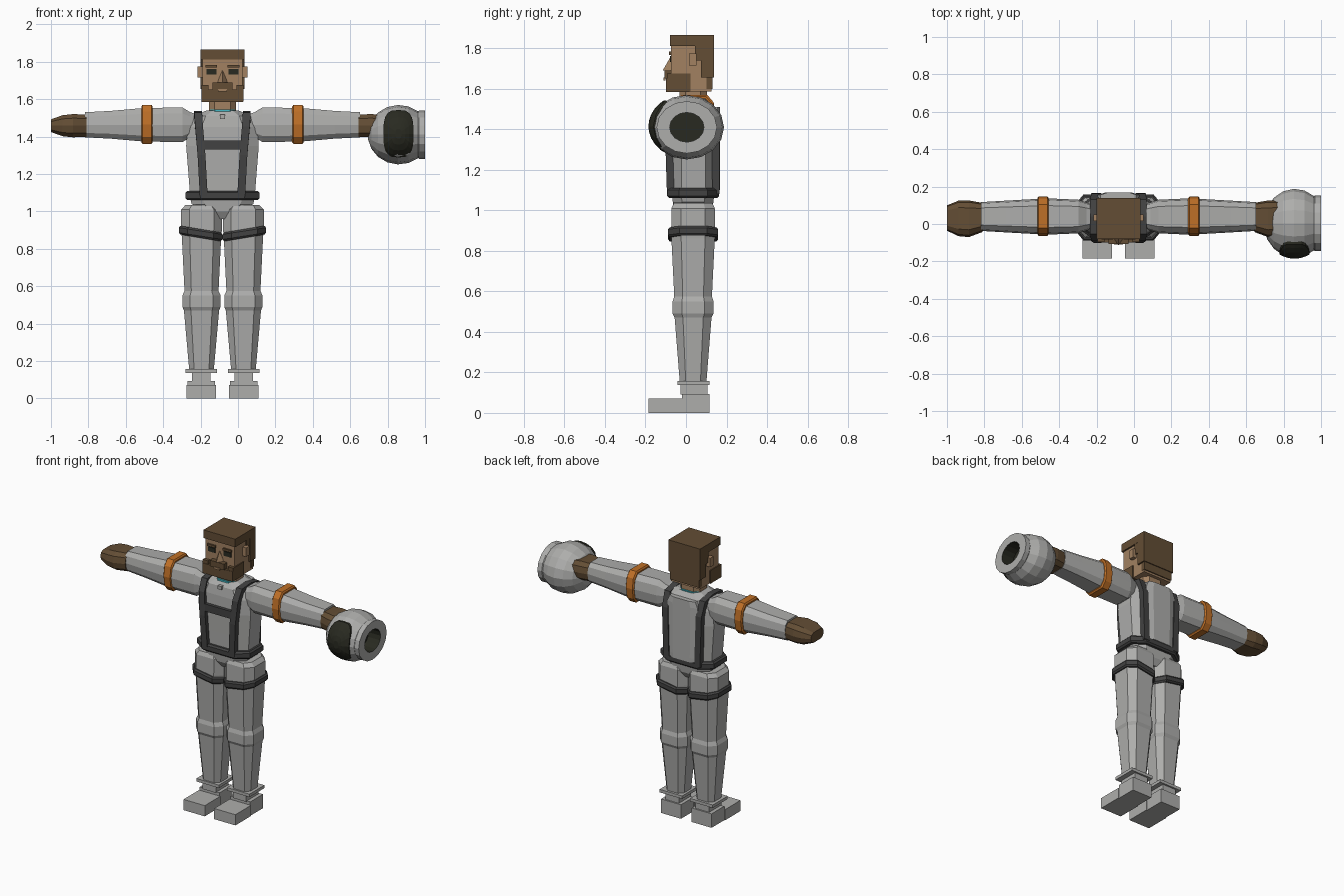
import bpy, bmesh, math
from mathutils import Vector

if "Cube" in bpy.data.objects:
    bpy.data.objects.remove(bpy.data.objects["Cube"])

CX, CY = -0.083, 0.035      # centre of the body


def material(name, rgb):
    m = bpy.data.materials.new(name)
    m.use_nodes = True
    m.diffuse_color = (*rgb, 1)
    m.node_tree.nodes["Principled BSDF"].inputs["Base Color"].default_value = (*rgb, 1)
    return m


SUIT = material("suit_grey", (0.42, 0.42, 0.41))
STRAP = material("strap_charcoal", (0.055, 0.055, 0.055))
BROWN = material("hair_brown", (0.125, 0.075, 0.035))
SKIN = material("skin_tan", (0.36, 0.22, 0.12))
ORANGE = material("band_orange", (0.52, 0.16, 0.02))
BLACK = material("visor_black", (0.022, 0.023, 0.015))
CYAN = material("collar_cyan", (0.06, 0.5, 0.58))

OCT = [(1, 0.55), (0.6, 1)]                    # chamfered box
ARM = [(1, 0), (0.9, 0.65), (0.6, 1)]          # ridge along front and back
SQUARE = [(1, 1)]


def finish(name, bm, mat):
    bmesh.ops.recalc_face_normals(bm, faces=bm.faces)
    mesh = bpy.data.meshes.new(name)
    bm.to_mesh(mesh)
    bm.free()
    mesh.materials.append(mat)
    ob = bpy.data.objects.new(name, mesh)
    bpy.context.collection.objects.link(ob)
    return ob


def bridge(bm, rings, cap=True):
    n = len(rings[0])
    for a, b in zip(rings, rings[1:]):
        for i in range(n):
            bm.faces.new((a[i], a[(i + 1) % n], b[(i + 1) % n], b[i]))
    if cap:
        bm.faces.new(rings[0])
        bm.faces.new(rings[-1])


def loft(name, sections, mat, shape=OCT, axis="Z", tilt=0):
    """sections: (position, centre u, centre v, half u, half v)."""
    pts = {(a * u, b * v) for u, v in shape for a in (1, -1) for b in (1, -1)}
    pts = sorted(pts, key=lambda p: math.atan2(p[1], p[0]))
    bm = bmesh.new()
    rings = []
    for t, cu, cv, hu, hv in sections:
        ring = []
        for u, v in pts:
            a, b = cu + u * hu, cv + v * hv
            co = (a, b, t + tilt * u) if axis == "Z" else (t, a, b)
            ring.append(bm.verts.new(co))
        rings.append(ring)
    bridge(bm, rings)
    return finish(name, bm, mat)


def box(name, x, y, z, mat):
    """x range is measured from the body centre."""
    c, h = CX + sum(x) / 2, abs(x[1] - x[0]) / 2
    cy, hy = sum(y) / 2, abs(y[1] - y[0]) / 2
    return loft(name, [(t, c, cy, h, hy) for t in z], mat, SQUARE)


for s, side in ((1, "left"), (-1, "right")):
    def sx(a, b):
        return (s * a, s * b)

    # Boots
    box(side + "_boot_toe", sx(0.035, 0.193), (-0.185, -0.02), (0, 0.072), SUIT)
    box(side + "_boot_heel", sx(0.04, 0.188), (-0.02, 0.115), (0, 0.094), SUIT)
    box(side + "_ankle", sx(0.063, 0.163), (-0.027, 0.105), (0.09, 0.14), SUIT)
    box(side + "_boot_cuff", sx(0.03, 0.198), (-0.042, 0.117), (0.137, 0.157), SUIT)

    # Leg
    leg = [(0.155, .066, .066), (0.47, .094, .091), (0.49, .102, .101), (0.55, .102, .101),
           (0.575, .091, .093), (0.86, .105, .107), (0.90, .109, .108), (1.01, .109, .107),
           (1.035, .085, .095)]
    lx = CX + s * 0.112
    loft(side + "_leg", [(z, lx, CY, hx, hy) for z, hx, hy in leg], SUIT)
    loft(side + "_thigh_strap", [(z, CX + s * 0.117, CY, hx, hx + .008) for z, hx in
                                 ((.858, .108), (.868, .116), (.895, .116), (.905, .108))],
         STRAP, tilt=s * 0.018)

    # Arm with its band and glove
    arm = [(.13, .06, .055), (.17, .075, .066), (.215, .09, .093), (.375, .097, .09),
           (.44, .094, .088), (.60, .085, .074), (.735, .077, .067)]
    loft(side + "_arm", [(CX + s * d, .04, 1.463, hy, hz) for d, hy, hz in arm],
         SUIT, ARM, "X")
    loft(side + "_arm_band", [(CX + s * d, .042, 1.465, h, h) for d, h in
                              ((.373, .096), (.38, .105), (.427, .105), (.434, .096))],
         ORANGE, ARM, "X")
    glove = [(.727, .035, .078, .06), (.80, .028, .098, .062), (.855, .03, .095, .056),
             (.917, .032, .068, .034)]
    loft(side + "_glove", [(CX + s * d, cy, 1.458, hy, hz) for d, cy, hy, hz in glove],
         BROWN, ARM, "X")

    # Harness strap running over the shoulder
    path = [(.10, -.078, 1.08), (.112, -.085, 1.3), (.125, -.075, 1.45), (.13, -.045, 1.515),
            (.13, .04, 1.52), (.13, .12, 1.505), (.125, .148, 1.42), (.115, .15, 1.08)]
    bm = bmesh.new()
    rings = []
    for i, (dx, y, z) in enumerate(path):
        p, q = path[max(i - 1, 0)], path[min(i + 1, len(path) - 1)]
        n = Vector((0, p[2] - q[2], q[1] - p[1])).normalized()
        c = Vector((CX + s * dx, y, z))
        w = Vector((0.021, 0, 0))
        rings.append([bm.verts.new(v) for v in (c - w - n * .02, c + w - n * .02,
                                                c + w + n * .016, c - w + n * .016)])
    bridge(bm, rings)
    finish(side + "_shoulder_strap", bm, STRAP)

    # Sides of the face
    box(side + "_ear", sx(0.10, 0.133), (0.015, 0.052), (1.715, 1.775), SKIN)
    box(side + "_beard_side", sx(0.075, 0.113), (-0.095, 0.022), (1.587, 1.675), BROWN)
    box(side + "_hair_step", sx(0.09, 0.116), (0.045, 0.09), (1.74, 1.83), BROWN)
    box(side + "_eye", sx(0.032, 0.085), (-0.079, -0.071), (1.732, 1.762), BLACK)
    box(side + "_eyebrow", sx(0.028, 0.09), (-0.084, -0.07), (1.768, 1.783), BROWN)

# Pelvis, torso and belt
loft("pelvis", [(z, CX, CY, hx, hy) for z, hx, hy in
                ((.96, .045, .07), (1.0, .10, .095), (1.04, .165, .1), (1.08, .175, .105))], SUIT)
torso = [(1.07, .172, .105), (1.2, .182, .108), (1.35, .194, .112), (1.45, .186, .11),
         (1.51, .15, .10), (1.54, .085, .075)]
loft("torso", [(z, CX, CY + .002, hx, hy) for z, hx, hy in torso], SUIT)
loft("waist_belt", [(z, CX, CY, hx, hx - .07) for z, hx in
                    ((1.06, .188), (1.07, .198), (1.10, .198), (1.11, .188))], STRAP)
loft("back_panel", [(z, CX, .14, hx, .029) for z, hx in
                    ((1.10, .10), (1.13, .105), (1.47, .112), (1.51, .095))], SUIT)
box("chest_strap", (-.11, .11), (-.096, -.06), (1.33, 1.38), STRAP)
box("chest_zip", (-.014, .014), (-.078, -.03), (1.495, 1.518), SUIT)

# Neck and collar
loft("collar", [(z, CX, CY, .068, .078) for z in (1.52, 1.545)], CYAN)
loft("neck", [(z, CX, CY, .072, .068) for z in (1.54, 1.60)], SKIN)

# Head, hair and beard
box("head", (-.107, .107), (-.073, .125), (1.587, 1.83), SKIN)
box("hair_top", (-.118, .118), (-.08, .138), (1.812, 1.866), BROWN)
box("hair_back", (-.118, .118), (.075, .138), (1.655, 1.82), BROWN)
box("hair_nape", (-.108, .108), (.10, .132), (1.60, 1.66), BROWN)
box("beard", (-.111, .111), (-.098, .018), (1.585, 1.652), BROWN)
box("moustache", (-.053, .053), (-.106, -.06), (1.65, 1.69), BROWN)
box("mouth", (-.024, .024), (-.11, -.10), (1.642, 1.655), SKIN)

# Wedge nose
bm = bmesh.new()
a, b, tip, top, root = [bm.verts.new((CX + x, y, z)) for x, y, z in
                        ((-.03, -.07, 1.685), (.03, -.07, 1.685), (0, -.115, 1.69),
                         (0, -.078, 1.755), (0, -.06, 1.75))]
for f in ((a, tip, top), (tip, b, top), (a, b, tip), (a, top, root), (b, root, top), (a, root, b)):
    bm.faces.new(f)
finish("nose", bm, SKIN)

# Helmet carried at the left hand: ellipsoid turned about x, with a neck ring and opening
HC, HR = Vector((0.86, 0.004, 1.41)), Vector((0.167, 0.184, 0.159))
profile = [(-math.cos(t) * HR.x, math.sin(t)) for t in
           [math.radians(d) for d in (8, 28, 48, 68, 88, 108, 128)]]
profile += [(.108, .81), (.14, .81), (.14, .46), (.05, .46)]
bm = bmesh.new()
rings = []
for x, r in profile:
    rings.append([bm.verts.new((HC.x + x, HC.y + math.cos(i * math.tau / 16) * r * HR.y,
                                HC.z + math.sin(i * math.tau / 16) * r * HR.z))
                  for i in range(16)])
bridge(bm, rings)
helmet = finish("helmet", bm, SUIT)
helmet.data.materials.append(BLACK)
for p in helmet.data.polygons:      # dark lining inside the opening
    flat = math.hypot(p.center.y - HC.y, p.center.z - HC.z)
    if p.center.x > HC.x + .04 and flat < .09 and p.center.x < HC.x + .13:
        p.material_index = 1

# Rounded visor hugging the front of the helmet
bm = bmesh.new()
rings = []
for k, lift in ((.2, 1.03), (.45, 1.03), (.7, 1.03), (.9, 1.03), (1, 1.03), (1, .9)):
    ring = []
    for i in range(20):
        c, s = math.cos(i * math.tau / 20), math.sin(i * math.tau / 20)
        x = math.copysign(abs(c) ** .65, c) * .081 * k
        z = math.copysign(abs(s) ** .65, s) * .127 * k
        y = -HR.y * lift * math.sqrt(max(0, 1 - (x / HR.x) ** 2 - (z / HR.z) ** 2))
        ring.append(bm.verts.new(HC + Vector((x - .002, y, z + .005))))
    rings.append(ring)
bridge(bm, rings)
finish("helmet_visor", bm, BLACK)
